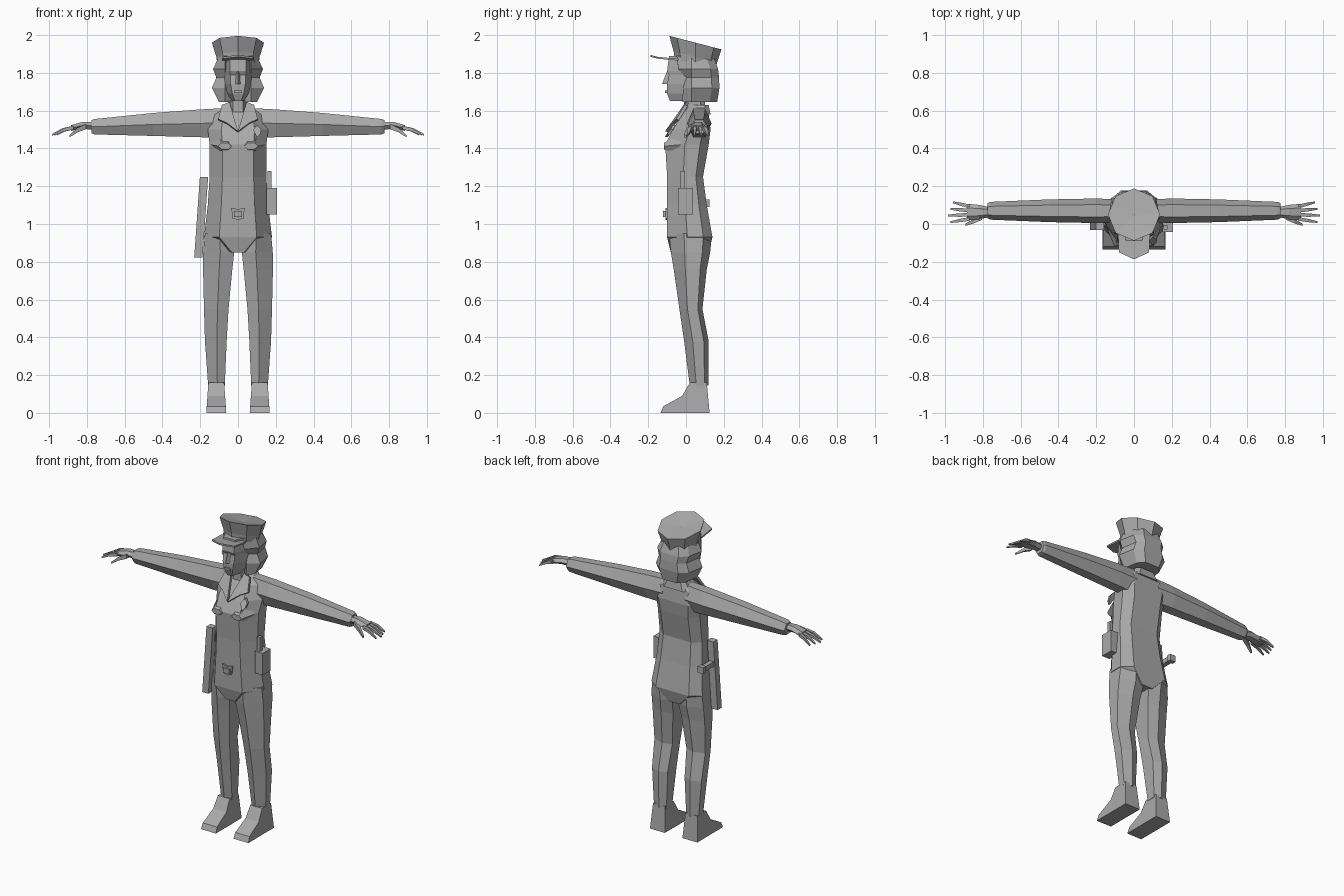
import bpy, bmesh
from math import cos, sin, pi
from mathutils import Vector

cube = bpy.data.objects.get("Cube")
if cube:
    bpy.data.objects.remove(cube)

grey = bpy.data.materials.new("plain_grey")
grey.use_nodes = True
tone = (.4, .4, .4, 1)
grey.diffuse_color = tone
grey.node_tree.nodes["Principled BSDF"].inputs["Base Color"].default_value = tone

across_axis = Vector((1, 0, 0))
depth_axis = Vector((0, 1, 0))
up_axis = Vector((0, 0, 1))
planes = {"along_x": (depth_axis, up_axis),
          "along_y": (across_axis, up_axis),
          "along_z": (across_axis, depth_axis)}


def loft(name, rings):
    """Skin closed rings of equal length and cap both ends."""
    bm = bmesh.new()
    loops = [[bm.verts.new(point) for point in ring] for ring in rings]
    for lower, upper in zip(loops, loops[1:]):
        for i in range(len(lower)):
            bm.faces.new((lower[i - 1], lower[i], upper[i], upper[i - 1]))
    bm.faces.new(loops[0])
    bm.faces.new(loops[-1])
    bmesh.ops.recalc_face_normals(bm, faces=bm.faces)
    mesh = bpy.data.meshes.new(name)
    bm.to_mesh(mesh)
    bm.free()
    mesh.materials.append(grey)
    bpy.context.collection.objects.link(bpy.data.objects.new(name, mesh))


def polygon(plane, centre, wide, tall, sides=6, tilt=0):
    """Regular polygon ring in one plane, sloping down towards the back by tilt."""
    u, v = planes[plane]
    turn = pi / sides if sides == 4 else 0
    points = []
    for i in range(sides):
        angle = turn + 2 * pi * i / sides
        offset = u * wide * cos(angle) + v * tall * sin(angle)
        offset.z -= tilt * offset.y
        points.append(Vector(centre) + offset)
    return points


def plate(name, points, thickness):
    """Flat outline given thickness along a vector."""
    loft(name, [points, [Vector(p) + Vector(thickness) for p in points]])


def box(name, centre, size):
    x, y, z = Vector(size) / 2
    corners = [Vector(centre) + Vector((a * x, b * y, -z))
               for a, b in ((-1, -1), (1, -1), (1, 1), (-1, 1))]
    plate(name, corners, up_axis * z * 2)


def mirrored(half):
    """Close a half outline that starts and ends on the centre line."""
    return half + [(-x, y, z) for x, y, z in reversed(half[1:-1])]


def body_ring(z, width, front, back):
    depth = back - front
    return mirrored([(0, front, z), (width * .55, front, z),
                     (width, front + depth * .45, z), (width, front + depth * .8, z),
                     (width * .65, back, z), (0, back, z)])


def hair_ring(z, width, front, back):
    return mirrored([(0, .05, z), (.07, front, z), (width, .03, z),
                     (width * .85, back - .04, z), (width * .5, back, z), (0, back, z)])


# Torso from neck base to crotch
loft("torso", [
    body_ring(z=1.62, width=.07, front=.01, back=.11),
    body_ring(z=1.58, width=.14, front=-.02, back=.12),
    body_ring(z=1.5, width=.16, front=-.07, back=.13),
    body_ring(z=1.42, width=.15, front=-.11, back=.12),
    body_ring(z=1.25, width=.15, front=-.1, back=.09),
    body_ring(z=1.1, width=.16, front=-.1, back=.11),
    body_ring(z=.93, width=.18, front=-.1, back=.14),
    body_ring(z=.85, width=.06, front=-.08, back=.12)])

# Neck and collar band
loft("neck", [body_ring(z, width=.05, front=-.01, back=.1) for z in (1.56, 1.72)])
loft("collar_band", [body_ring(z=1.58, width=.1, front=-.01, back=.13),
                     body_ring(z=1.63, width=.07, front=.02, back=.12)])

# Head with a narrow chin, a brow and a wedge nose
loft("head", [
    body_ring(z=1.65, width=.03, front=-.085, back=.05),
    body_ring(z=1.69, width=.055, front=-.1, back=.1),
    body_ring(z=1.74, width=.07, front=-.1, back=.12),
    body_ring(z=1.79, width=.075, front=-.09, back=.12),
    body_ring(z=1.81, width=.075, front=-.1, back=.12),
    body_ring(z=1.89, width=.075, front=-.09, back=.12)])
loft("nose", [[(-half, -.09, z), (half, -.09, z), (0, tip, z)]
              for half, tip, z in ((.018, -.127, 1.74), (.008, -.1, 1.81))])
box("lips", centre=(0, -.1, 1.7), size=(.044, .02, .015))

# Bobbed hair, hollow around the face
loft("hair", [
    hair_ring(z=1.645, width=.1, front=-.02, back=.165),
    hair_ring(z=1.72, width=.138, front=-.015, back=.177),
    hair_ring(z=1.775, width=.115, front=0, back=.175),
    hair_ring(z=1.82, width=.132, front=-.04, back=.17),
    hair_ring(z=1.89, width=.1, front=-.05, back=.145)])

# Peaked cap: band, flared crown and slightly sunken top
loft("cap", [polygon("along_z", (0, .05, z), radius, radius, sides=8, tilt=tilt)
             for z, radius, tilt in ((1.85, .11, .16), (1.885, .115, .24),
                                     (1.96, .138, .26), (1.95, .01, 0))])
plate("cap_visor", mirrored([(0, -.187, 1.885), (.08, -.15, 1.875),
                             (.085, -.04, 1.865), (0, -.04, 1.865)]), up_axis * .01)


def leg_ring(side, z, inner, outer, front, back):
    edge = inner + (outer - inner) * .45
    depth = back - front
    return [(side * x, y, z) for x, y in (
        (inner, front + .02), (edge, front), (outer, front + depth * .35),
        (outer, front + depth * .8), (edge, back), (inner, back - .02))]


def on_chest(side, x, z):
    """Point lying on the sloping front of the chest."""
    return (side * x, .15 * x + .66 * (z - 1.63), z)


# Paired parts: left is +x
for side, word in ((1, "left"), (-1, "right")):
    # Sleeve with a gathered cuff, then the palm
    loft(word + "_sleeve", [
        polygon("along_x", (side * x, .07, z), wide, tall) for x, z, wide, tall in (
            (.08, 1.535, .06, .09), (.2, 1.533, .065, .085), (.45, 1.527, .06, .07),
            (.76, 1.515, .047, .047), (.775, 1.515, .04, .04))])
    loft(word + "_palm", [
        polygon("along_x", (side * x, .063, z), wide, tall) for x, z, wide, tall in (
            (.77, 1.52, .028, .023), (.82, 1.522, .038, .022), (.885, 1.508, .044, .017))])

    # Four fingers fan out and droop; the thumb sits in front
    digits = [(f"finger_{letter}", (.87, .027 + .022 * i, 1.51),
               (.985 - .013 * abs(i - 1), .01 + .035 * i, 1.472), .014)
              for i, letter in enumerate("abcd")]
    digits.append(("thumb", (.805, .035, 1.515), (.892, -.004, 1.465), .019))
    for part, base, tip, thick in digits:
        base, tip = Vector(base), Vector(tip)
        knuckle = base.lerp(tip, .5) + up_axis * .008
        rings = []
        for point, scale in ((base, 1), (knuckle, .9), (tip, .45)):
            point.x *= side
            rings.append(polygon("along_x", point, thick * scale, thick * scale, sides=4))
        loft(f"{word}_{part}", rings)

    # Trouser leg
    loft(word + "_leg", [
        leg_ring(side, z=.95, inner=.03, outer=.175, front=-.09, back=.138),
        leg_ring(side, z=.85, inner=.02, outer=.184, front=-.08, back=.128),
        leg_ring(side, z=.76, inner=.03, outer=.185, front=-.065, back=.11),
        leg_ring(side, z=.55, inner=.05, outer=.18, front=-.035, back=.087),
        leg_ring(side, z=.38, inner=.06, outer=.175, front=-.01, back=.12),
        leg_ring(side, z=.145, inner=.07, outer=.158, front=.02, back=.118)])

    # Shoe: a side profile, narrower towards the ankle
    profile = [(.125, 0), (.11, .16), (.02, .16), (-.02, .09), (-.12, .035), (-.135, 0)]
    loft(word + "_shoe", [[(side * .115 + edge * (.053 - z * .07), y, z) for y, z in profile]
                          for edge in (-1, 1)])

    # Open collar lapel and faceted bust
    plate(word + "_lapel", [on_chest(side, x, z) for x, z in (
        (.045, 1.64), (.085, 1.625), (.105, 1.55), (.06, 1.53), (0, 1.485))], (0, -.015, .006))
    loft(word + "_bust", [
        polygon("along_y", (side * .075, -.03, 1.42), wide=.065, tall=.065),
        polygon("along_y", (side * .07, -.117, 1.412), wide=.035, tall=.02)])

# Chest badge
plate("chest_badge", [on_chest(1, x, z) for x, z in (
    (.08, 1.5), (.1, 1.525), (.122, 1.5), (.118, 1.475), (.1, 1.46))], (0, -.015, 0))

# Belt buckle: a shield with a raised centre bar
plate("buckle_shield", mirrored([(0, -.095, 1.02), (.028, -.095, 1.03),
                                 (.036, -.095, 1.085), (0, -.095, 1.078)]), depth_axis * -.014)
box("buckle_bar", centre=(0, -.113, 1.053), size=(.044, .018, .03))

# Radio with aerial on the left hip
box("radio", centre=(.178, -.003, 1.12), size=(.055, .08, .14))
box("radio_aerial", centre=(.167, -.018, 1.23), size=(.02, .024, .1))

# Side-handled baton on the right hip
loft("baton", [polygon("along_z", (x, -.01, z), wide=.031, tall=.03, sides=4)
               for x, z in ((-.21, .822), (-.18, 1.25))])
box("baton_handle", centre=(-.19, .05, 1.11), size=(.03, .12, .03))
box("baton_knob", centre=(-.19, .11, 1.11), size=(.04, .03, .04))
